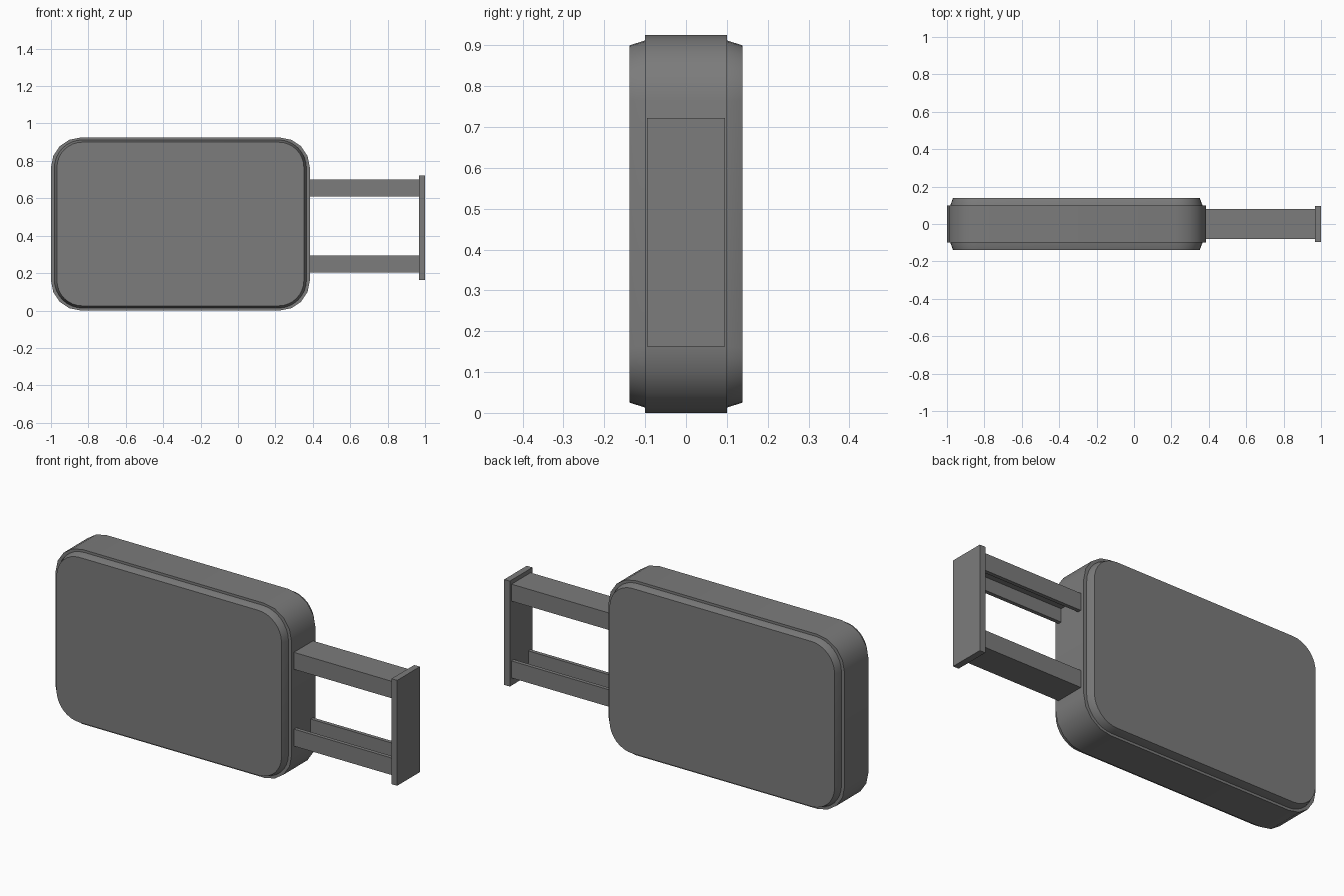
import bpy, bmesh, math

cube = bpy.data.objects.get("Cube")
if cube:
    bpy.data.objects.remove(cube)

grey = bpy.data.materials.new("mid_grey")
grey.use_nodes = True
colour = (0.2, 0.2, 0.2, 1)
grey.diffuse_color = colour
grey.node_tree.nodes["Principled BSDF"].inputs["Base Color"].default_value = colour

CX, CZ = -0.308, 0.4625      # centre of the sign box
HALF_W, HALF_H = 0.692, 0.4625


def finish(name, bm, smooth=False):
    bmesh.ops.recalc_face_normals(bm, faces=bm.faces)
    mesh = bpy.data.meshes.new(name)
    bm.to_mesh(mesh)
    bm.free()
    mesh.materials.append(grey)
    obj = bpy.data.objects.new(name, mesh)
    bpy.context.collection.objects.link(obj)
    if smooth:
        bpy.ops.object.select_all(action='DESELECT')
        bpy.context.view_layer.objects.active = obj
        obj.select_set(True)
        bpy.ops.object.shade_smooth_by_angle(angle=math.radians(30))
    return obj


def rounded_ring(bm, y, inset_x, inset_z, radius, steps):
    """Rounded rectangle of vertices in the xz plane."""
    w, h = HALF_W - inset_x - radius, HALF_H - inset_z - radius
    ring = []
    for i, (sx, sz) in enumerate([(1, 1), (-1, 1), (-1, -1), (1, -1)]):
        for k in range(steps + 1):
            a = math.pi / 2 * (i + k / steps)
            ring.append(bm.verts.new((CX + sx * w + radius * math.cos(a), y,
                                      CZ + sz * h + radius * math.sin(a))))
    return ring


def rounded_slab(name, sections, steps):
    bm = bmesh.new()
    rings = [rounded_ring(bm, *s, steps) for s in sections]
    for a, b in zip(rings, rings[1:]):
        for i in range(len(a)):
            j = (i + 1) % len(a)
            bm.faces.new((a[i], a[j], b[j], b[i]))
    bm.faces.new(rings[0])
    bm.faces.new(rings[-1])
    return finish(name, bm, True)


def extrude_profile(name, points, x0, x1):
    """Extrude a yz profile along x."""
    bm = bmesh.new()
    face = bm.faces.new([bm.verts.new((x0, y, z)) for y, z in points])
    out = bmesh.ops.extrude_face_region(bm, geom=[face])
    verts = [v for v in out["geom"] if isinstance(v, bmesh.types.BMVert)]
    bmesh.ops.translate(bm, verts=verts, vec=(x1 - x0, 0, 0))
    return finish(name, bm)


# Sign box and the tapered panel on each side
rounded_slab("sign_frame", [(-0.1, 0, 0, 0.16), (0.1, 0, 0, 0.16)], 4)
for side, s in (("front", -1), ("back", 1)):
    rounded_slab(side + "_panel", [(s * 0.095, 0.018, 0.013, 0.15),
                                   (s * 0.1, 0.018, 0.013, 0.15),
                                   (s * 0.138, 0.032, 0.025, 0.135)], 8)

# Channel arms, open towards each other
T, HALF_D = 0.02, 0.08
for name, outer, d in (("lower_arm", 0.203, 1), ("upper_arm", 0.70, -1)):
    tip, web = outer + d * 0.09, outer + d * T
    half = [(HALF_D, outer), (HALF_D, tip), (HALF_D - T, tip), (HALF_D - T, web)]
    profile = half + [(-y, z) for y, z in reversed(half)]
    extrude_profile(name, profile, 0.37, 0.97)

# Wall plate
extrude_profile("wall_plate", [(-0.095, 0.163), (0.095, 0.163),
                               (0.095, 0.722), (-0.095, 0.722)], 0.967, 1.0)
